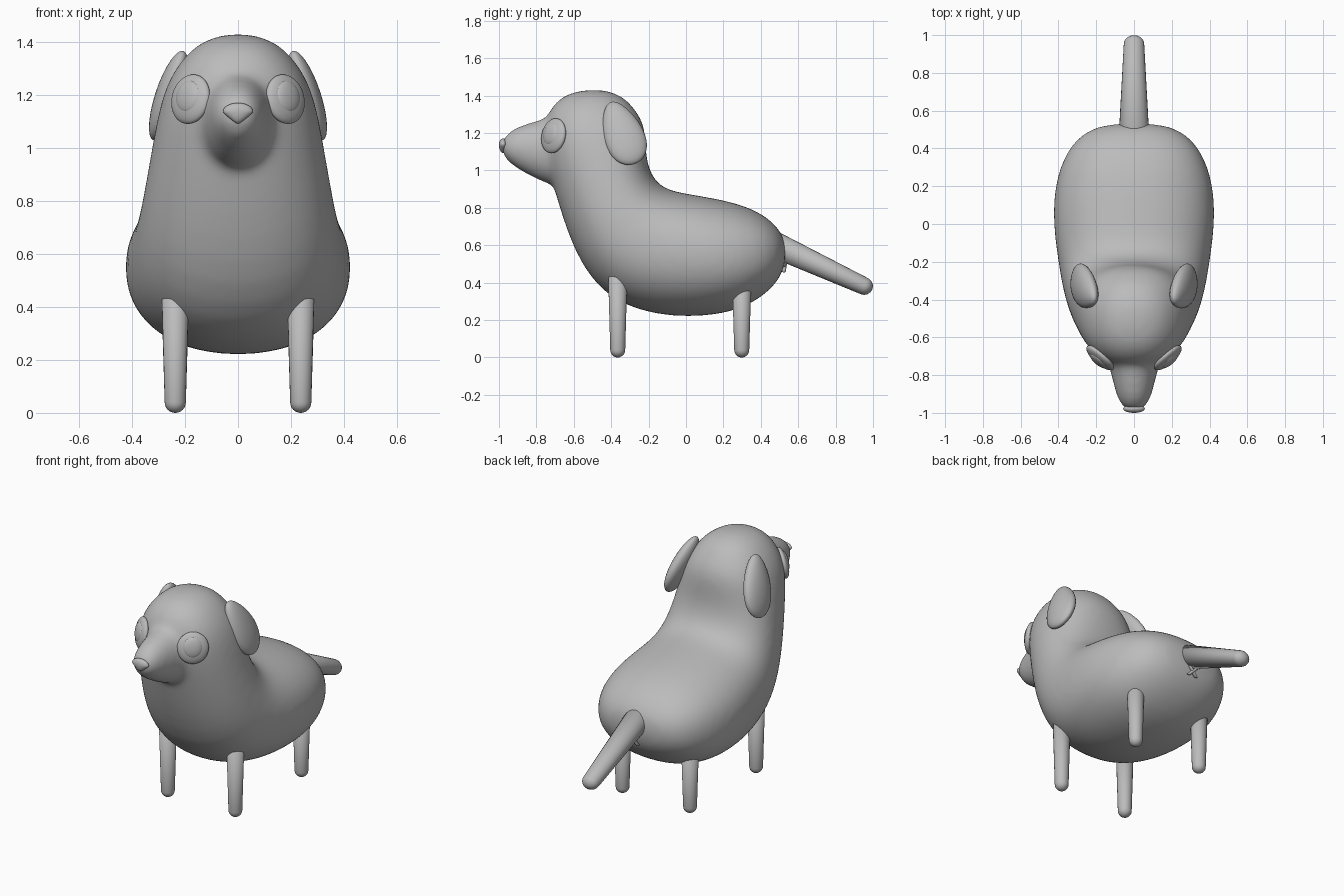
import bpy, bmesh, math
from mathutils import Vector

if "Cube" in bpy.data.objects:
    bpy.data.objects.remove(bpy.data.objects["Cube"])

grey = bpy.data.materials.new("plain grey")
grey.diffuse_color = (0.5, 0.5, 0.5, 1)
grey.use_nodes = True
grey.node_tree.nodes["Principled BSDF"].inputs["Base Color"].default_value = grey.diffuse_color


def finish(name, bm):
    bmesh.ops.recalc_face_normals(bm, faces=bm.faces)
    for f in bm.faces:
        f.smooth = True
    me = bpy.data.meshes.new(name)
    bm.to_mesh(me)
    bm.free()
    me.materials.append(grey)
    ob = bpy.data.objects.new(name, me)
    bpy.context.collection.objects.link(ob)
    return ob


def full(x, p):
    return math.copysign(abs(x) ** p, x)


def loft(bm, rings, start, end, n=24, p=1.0):
    """Skin rings (centre, half axis u, half axis v), closed by poles; p below 1 squares them."""
    loops = []
    for c, u, v in rings:
        loops.append([bm.verts.new(c + u * full(math.cos(a), p) + v * full(math.sin(a), p))
                      for a in (2 * math.pi * i / n for i in range(n))])
    for a, b in zip(loops, loops[1:]):
        for i in range(n):
            bm.faces.new((a[i], a[(i + 1) % n], b[(i + 1) % n], b[i]))
    for loop, tip in ((loops[0], start), (loops[-1], end)):
        pole = bm.verts.new(tip)
        for i in range(n):
            bm.faces.new((loop[i], loop[(i + 1) % n], pole))


def limb(name, p, q, r0, r1, wide=1.0):
    """Tapered round-ended tube from p to q; 'wide' stretches it sideways."""
    p, q = Vector(p), Vector(q)
    d = (q - p).normalized()
    side = Vector((1, 0, 0))
    up = d.cross(side).normalized()
    rings = [(p, side * r0 * wide, up * r0)]
    for a in range(0, 90, 15):
        s, c = math.sin(math.radians(a)), math.cos(math.radians(a))
        rings.append((q + d * (r1 * (s - 1)), side * r1 * c * wide, up * r1 * c))
    bm = bmesh.new()
    loft(bm, rings, p - d * r0 * 0.5, q)
    return finish(name, bm)


def ellipsoid(name, centre, axes, radii, taper=0.0):
    """Ellipsoid with given axes; taper widens the +third-axis end."""
    bm = bmesh.new()
    bmesh.ops.create_uvsphere(bm, u_segments=32, v_segments=20, radius=1)
    for v in bm.verts:
        k = 1 + taper * v.co.z
        x, y, z = v.co.x * radii[0], v.co.y * radii[1] * k, v.co.z * radii[2]
        v.co = Vector(centre) + axes[0] * x + axes[1] * y + axes[2] * z
    return finish(name, bm)


# Body, neck and head: chords (belly y, z, back y, z, half width) from rump to crown
chords = [
    (.523, .46, .523, .66, .2), (.465, .365, .435, .76, .32), (.33, .268, .28, .83, .402),
    (.18, .226, .07, .868, .434), (.02, .214, -.07, .89, .428), (-.14, .223, -.125, .915, .415),
    (-.3, .265, -.16, .945, .4), (-.435, .337, -.185, .985, .386), (-.555, .48, -.2, 1.03, .368),
    (-.635, .665, -.21, 1.08, .349), (-.69, .84, -.213, 1.13, .33), (-.735, 1.0, -.215, 1.19, .311),
    (-.765, 1.13, -.225, 1.25, .289), (-.765, 1.25, -.25, 1.30, .257), (-.72, 1.35, -.32, 1.39, .187),
    (-.64, 1.413, -.4, 1.423, .107)]
rings = []
for fy, fz, by, bz, w in chords:
    f, b = Vector((0, fy, fz)), Vector((0, by, bz))
    rings.append(((f + b) / 2, (b - f) / 2, Vector((w, 0, 0))))
bm = bmesh.new()
loft(bm, rings, Vector((0, .537, .56)), Vector((0, -.5, 1.437)), p=.9)

# Snout: y, bottom z, top z, half width
snout = [(-.6, .9, 1.32, .17), (-.7, .915, 1.3, .148), (-.77, .935, 1.275, .13),
         (-.83, .965, 1.26, .114), (-.89, .998, 1.242, .1), (-.945, 1.035, 1.212, .082),
         (-.98, 1.075, 1.175, .055)]
loft(bm, [(Vector((0, y, (a + b) / 2)), Vector((0, 0, (b - a) / 2)), Vector((w, 0, 0)))
          for y, a, b, w in snout], Vector((0, -.55, 1.1)), Vector((0, -.99, 1.125)))
body = finish("body", bm)
body.modifiers.new("round", 'SUBSURF').levels = 1
body.modifiers["round"].render_levels = 1
fuse = body.modifiers.new("fuse", 'REMESH')
fuse.mode, fuse.voxel_size, fuse.use_smooth_shade = 'VOXEL', .016, True
blend = body.modifiers.new("blend", 'SMOOTH')
blend.factor, blend.iterations = .5, 30

# Nose: flattened rounded triangle
bm = bmesh.new()
bmesh.ops.create_uvsphere(bm, u_segments=32, v_segments=16, radius=1)
for v in bm.verts:
    x, y, z = v.co
    drop = max(0, -y)
    v.co = (x * .057 * (1 - .6 * drop), -.978 + z * .022, 1.137 + y * (.034 if y > 0 else .044))
finish("nose", bm)

for s, side in ((-1, "left"), (1, "right")):
    # Eyes: flattened lens with a smaller raised pupil, leaning back with the head
    up = Vector((-s * .15, .12, 1)).normalized()
    n = Vector((s * .66, -.75, 0))
    n = (n - up * n.dot(up)).normalized()
    t = up.cross(n) * s
    c = Vector((s * .179, -.708, 1.185))
    ellipsoid("eye_" + side, c, (n, t, up), (.032, .092, .095))
    ellipsoid("pupil_" + side, c + n * .018 - t * .002 + up * .006, (n, t, up), (.021, .058, .062))

    # Ears: drooping flaps, wider at the lower end
    a = Vector((s * .10, .115, -.30)).normalized()
    w = Vector((-s * .12, .95, .28))
    w = (w - a * w.dot(a)).normalized()
    ellipsoid("ear_" + side, (s * .262, -.338, 1.2), (a.cross(w), w, a), (.05, .106, .185), .24)

    # Legs
    limb("front_leg_" + side, (s * .237, -.365, .43), (s * .237, -.365, 0), .051, .04)
    limb("back_leg_" + side, (s * .237, .298, .40), (s * .237, .298, 0), .051, .04)

    # Small cross beneath the tail
    limb("cross_" + side, (-s * .026, .522, .458), (s * .026, .531, .512), .011, .011)

# Tail
limb("tail", (0, .47, .605), (0, .995, .362), .07, .047, 1.15)
